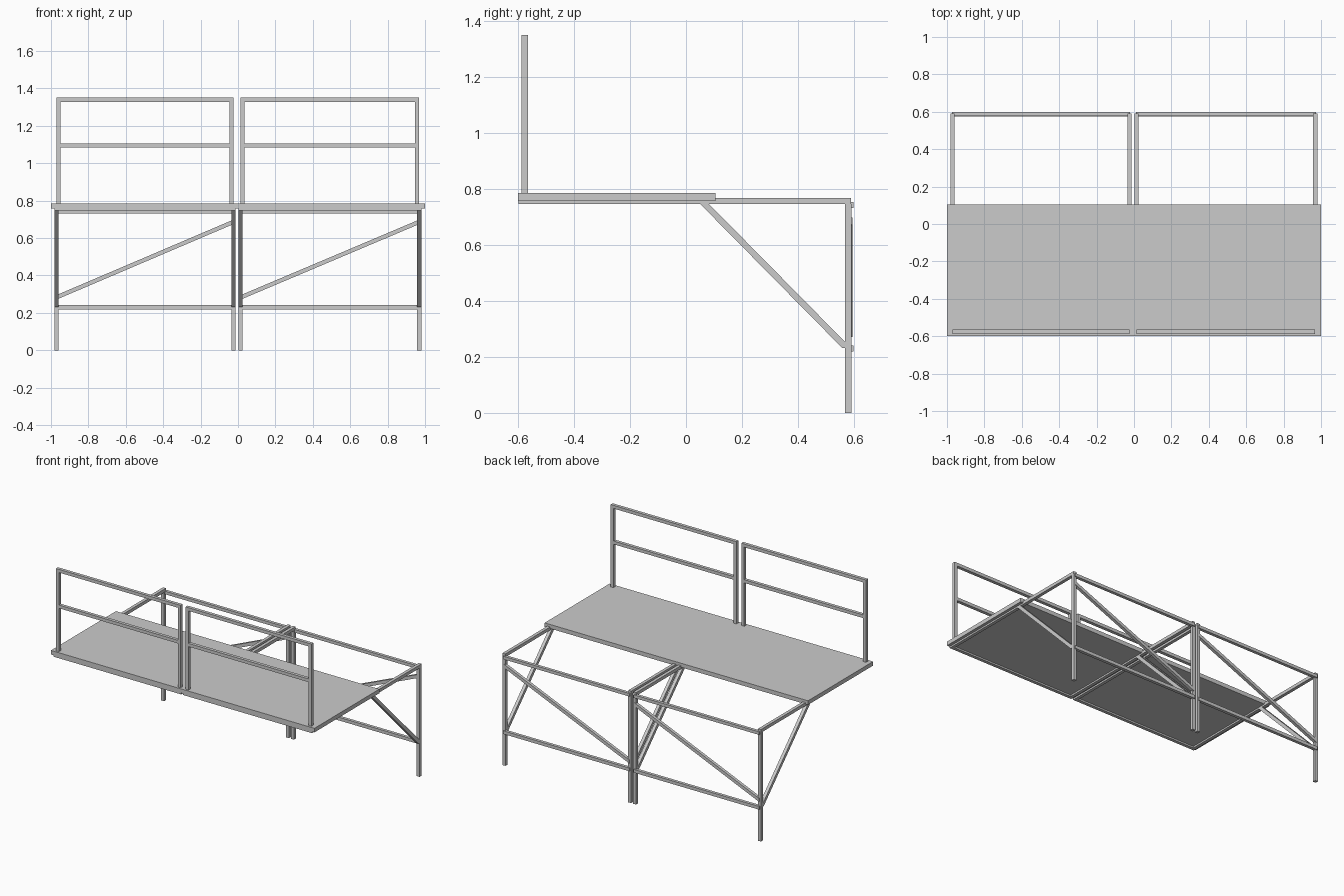
import bpy
from mathutils import Vector

if "Cube" in bpy.data.objects:
    bpy.data.objects.remove(bpy.data.objects["Cube"])

T = 0.022  # square tube size


def box(name, x0, x1, y0, y1, z0, z1):
    bpy.ops.mesh.primitive_cube_add(size=1, location=((x0 + x1) / 2, (y0 + y1) / 2, (z0 + z1) / 2))
    ob = bpy.context.object
    ob.name = name
    ob.scale = (x1 - x0, y1 - y0, z1 - z0)
    bpy.ops.object.transform_apply(location=False, rotation=False, scale=True)
    return ob


def sheared_bar(name, axis, lo, hi, a, b, v):
    """Sloped bar from a to b in the plane across `axis`, ends cut along v (half-height vector)."""
    a, b, v = Vector(a), Vector(b), Vector(v)
    verts = []
    for s in (lo, hi):
        for p in (a - v, b - v, b + v, a + v):
            verts.append((s, p.x, p.y) if axis == 'X' else (p.x, s, p.y))
    faces = [(0, 3, 2, 1), (4, 5, 6, 7)] + [(i, (i + 1) % 4, (i + 1) % 4 + 4, i + 4) for i in range(4)]
    me = bpy.data.meshes.new(name)
    me.from_pydata(verts, [], faces)
    if axis == 'Y':
        me.flip_normals()
    me.update()
    ob = bpy.data.objects.new(name, me)
    bpy.context.collection.objects.link(ob)


# Platform deck
box("deck", -1, 1, -0.6, 0.105, 0.757, 0.785)

# Two support frames side by side: frame extents and guard rail extents
bays = {"left": (-0.982, -0.013, -0.971, -0.024),
        "right": (0.003, 0.98, 0.014, 0.968)}

for side, (x0, x1, g0, g1) in bays.items():
    # Rear posts, deck bearers and knee braces at both ends
    for end, x in (("outer_a", x0), ("outer_b", x1 - T)):
        box(f"{side}_post_{end}", x, x + T, 0.569, 0.591, 0, 0.746)
        box(f"{side}_bearer_{end}", x, x + T, -0.598, 0.59, 0.746, 0.768)
        sheared_bar(f"{side}_knee_brace_{end}", 'X', x, x + T,
                    (0.063, 0.75), (0.575, 0.231), (0.0157, 0))
    # Front tube under the deck, rear rails
    i0, i1 = x0 + T, x1 - T
    box(f"{side}_front_tube", i0, i1, -0.598, -0.576, 0.746, 0.768)
    box(f"{side}_rear_top_rail", x0 + 0.008, x1 - 0.008, 0.577, 0.598, 0.732, 0.753)
    box(f"{side}_rear_low_rail", x0 + 0.008, x1 - 0.008, 0.577, 0.598, 0.219, 0.241)
    # Diagonal brace across the rear
    sheared_bar(f"{side}_rear_diagonal", 'Y', 0.574, 0.595,
                (x0 + 0.012, 0.283), (x1 - 0.012, 0.686), (0, 0.012))
    # Guard rail on the front edge
    for end, x in (("a", g0), ("b", g1 - T)):
        box(f"{side}_guard_post_{end}", x, x + T, -0.587, -0.565, 0.768, 1.35)
    for name, z in (("top", 1.328), ("mid", 1.083)):
        box(f"{side}_guard_{name}_rail", g0 + T, g1 - T, -0.587, -0.565, z, z + T)
